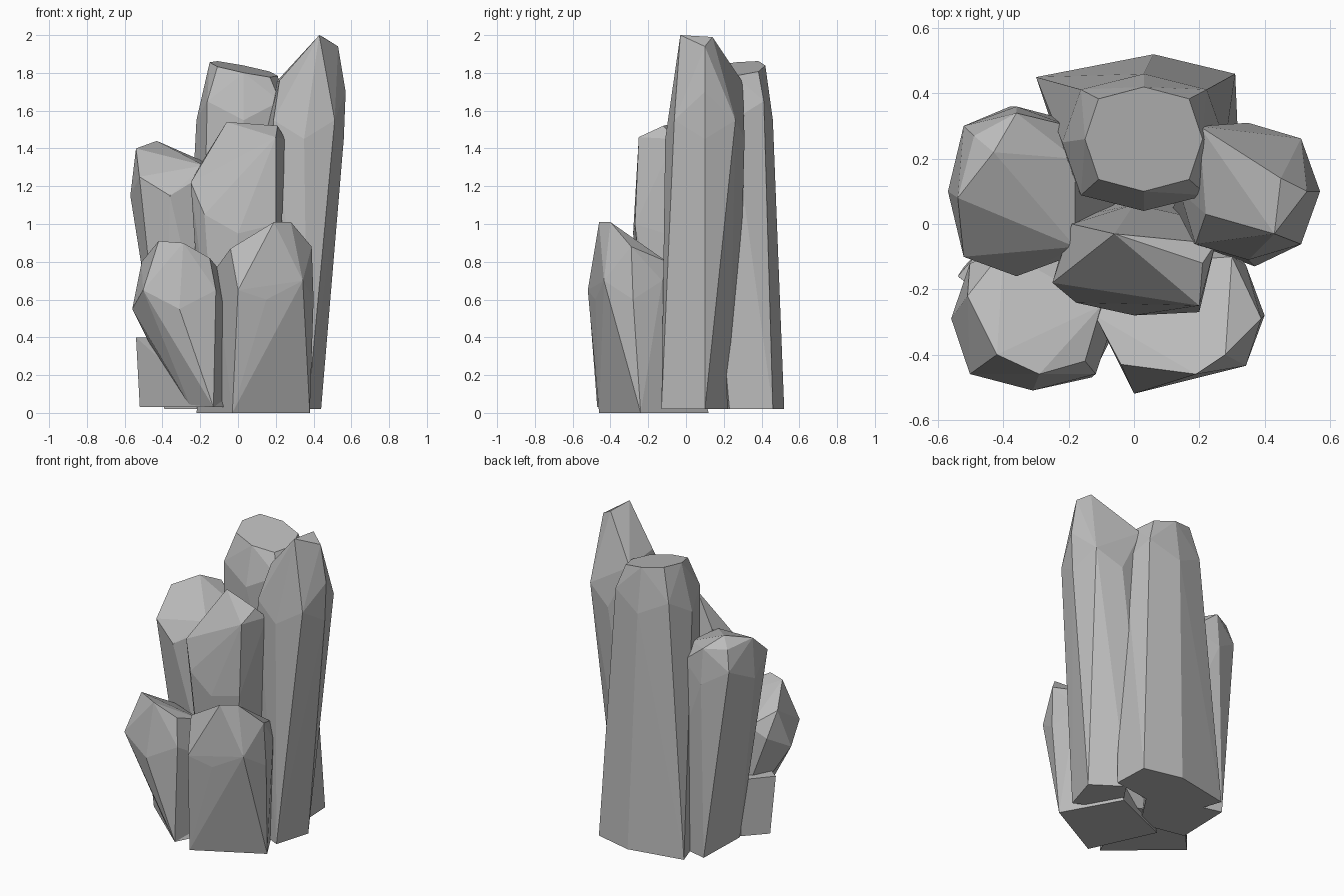
import bpy
import bmesh
from math import cos, sin, tau, copysign

if "Cube" in bpy.data.objects:
    bpy.data.objects.remove(bpy.data.objects["Cube"], do_unlink=True)

# One grey stone material
stone = bpy.data.materials.new("grey_stone")
stone.use_nodes = True
colour = (0.5, 0.5, 0.5, 1)
stone.diffuse_color = colour
stone.node_tree.nodes["Principled BSDF"].inputs["Base Color"].default_value = colour


def blocky(value):
    """Push a sine or cosine outwards, so that a circle becomes squarer."""
    return copysign(abs(value) ** 0.75, value)


def ring(height, centre, radius, sides=8, stagger=0.05, slope=(0, 0)):
    """Squarish oval of corners, alternating in height or tilted by a slope."""
    corners = []
    for i in range(sides):
        angle = tau * i / sides
        across = radius[0] * blocky(cos(angle))
        along = radius[1] * blocky(sin(angle))
        lift = stagger if i % 2 else -stagger
        tilt = across * slope[0] + along * slope[1]
        corners.append((centre[0] + across, centre[1] + along, height + lift + tilt))
    return corners


def foot(height, *corners):
    """Flat polygon on which a column stands."""
    return [(x, y, height) for x, y in corners]


def rock_column(name, *groups):
    """Chiselled convex stone wrapped around groups of corner points."""
    bm = bmesh.new()
    for group in groups:
        for point in group:
            bm.verts.new(point)
    hull = bmesh.ops.convex_hull(bm, input=bm.verts[:])
    spare = [v for v in set(hull["geom_interior"] + hull["geom_unused"])
             if isinstance(v, bmesh.types.BMVert)]
    bmesh.ops.delete(bm, geom=spare, context='VERTS')
    bmesh.ops.dissolve_limit(bm, angle_limit=0.03, verts=bm.verts[:], edges=bm.edges[:])
    bmesh.ops.recalc_face_normals(bm, faces=bm.faces[:])

    mesh = bpy.data.meshes.new(name)
    bm.to_mesh(mesh)
    bm.free()
    mesh.materials.append(stone)
    obj = bpy.data.objects.new(name, mesh)
    bpy.context.collection.objects.link(obj)


# Tall column at the back with a flat, tilted top
rock_column(
    "back_column",
    foot(.02, (-.3, .45), (.06, .52), (.31, .46), (.32, .23), (-.2, .15)),
    ring(height=1.6, centre=(.03, .25), radius=(.25, .21)),
    ring(height=1.82, centre=(.03, .26), radius=(.18, .16), stagger=0, slope=(-.2, .12)))

# Tallest column, leaning outwards, with a ridge that falls away inwards
rock_column(
    "tall_side_column",
    foot(.02, (.37, -.13), (.44, .1), (.25, .23), (.1, 0)),
    ring(height=1.5, centre=(.35, .1), radius=(.21, .21)),
    [(.43, -.03, 2), (.45, .14, 1.99), (.53, .1, 1.94), (.57, .1, 1.7),
     (.2, .3, 1.75), (.22, .03, 1.76), (.24, .29, .7)])

# Medium column on the opposite side, leaning outwards
rock_column(
    "medium_side_column",
    foot(.02, (-.38, .36), (-.39, 0), (-.1, -.06), (.1, .24)),
    ring(height=1.2, centre=(-.36, .1), radius=(.21, .26)),
    [(-.54, .08, 1.4), (-.49, .27, 1.38), (-.43, .22, 1.44), (-.36, .34, 1.38),
     (-.18, .2, 1.33), (-.18, -.07, 1.31)])

# Centre column with a steep sloping roof
rock_column(
    "centre_column",
    ring(height=.1, centre=(0, -.05), radius=(.18, .15), sides=6),
    ring(height=1, centre=(0, -.11), radius=(.23, .17)),
    [(-.06, -.03, 1.54), (.21, -.12, 1.52), (.25, -.06, 1.45), (.2, -.25, 1.46),
     (-.19, 0, 1.33), (-.25, -.18, 1.22), (.2, -.27, 1)])

# Short front column, its peak facing forwards
rock_column(
    "front_column",
    foot(0, (-.03, -.46), (.38, -.24), (.18, .12), (-.22, -.05)),
    ring(height=.65, centre=(.15, -.28), radius=(.25, .2)),
    [(0, -.52, .65), (.19, -.46, 1.01), (.28, -.4, 1.01), (.39, -.29, .88),
     (.3, -.1, .8), (-.04, -.43, .87), (-.12, -.28, .76)])

# Short front boulder, wide above and narrow below
rock_column(
    "front_side_boulder",
    foot(.03, (-.25, -.36), (-.13, -.47), (-.07, -.3), (-.3, -.05)),
    ring(height=.6, centre=(-.31, -.29), radius=(.25, .22)),
    [(-.42, -.4, .91), (-.29, -.46, .9), (-.15, -.42, .82), (-.51, -.22, .8),
     (-.1, -.25, .76), (-.4, -.08, .72)])

# Low wedge under that boulder
rock_column(
    "front_side_wedge",
    foot(.03, (-.52, -.13), (-.13, -.47), (-.07, -.35), (-.1, -.05), (-.4, 0)),
    foot(.4, (-.54, -.16), (-.4, 0), (-.15, -.1), (-.3, -.34)))
